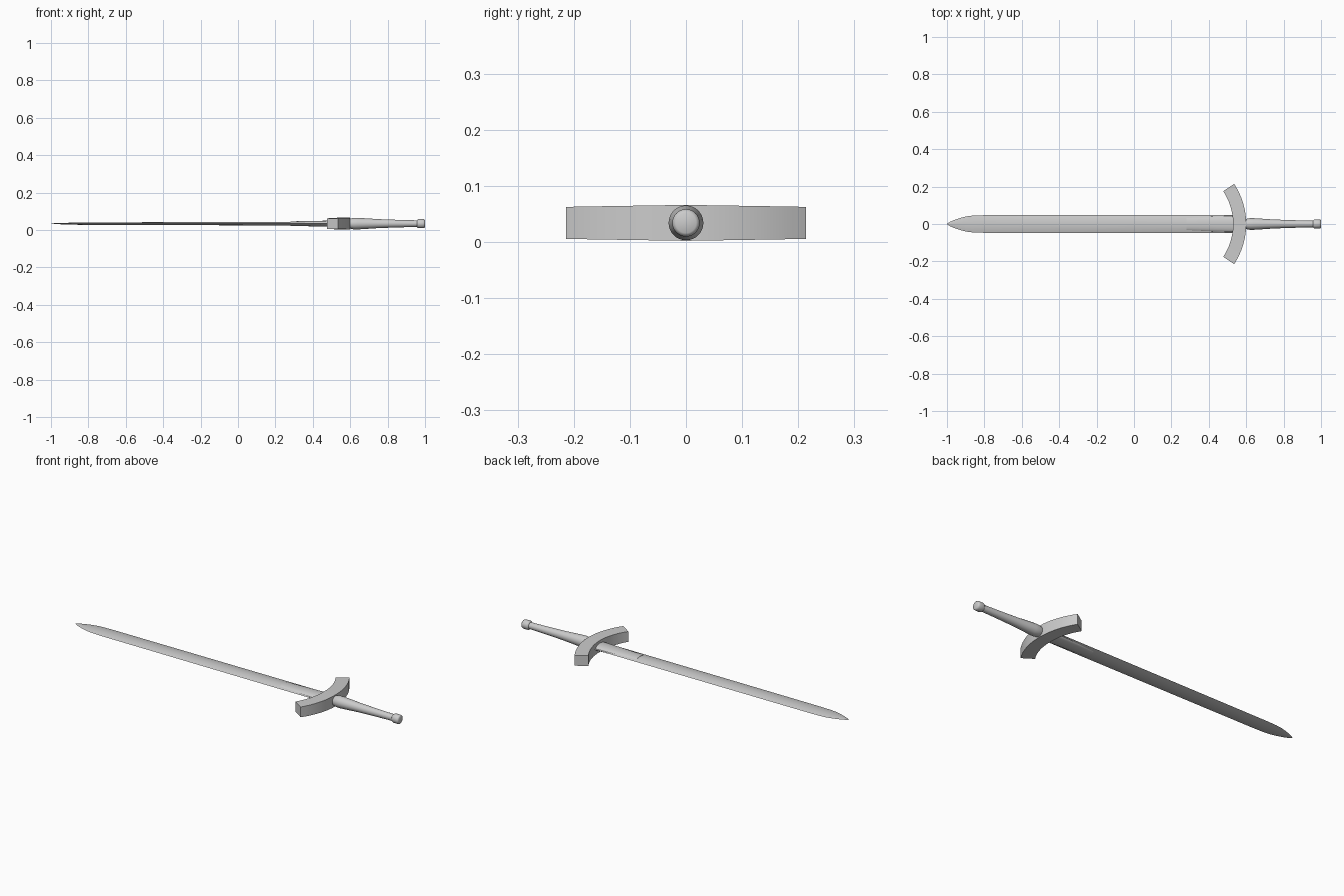
import bpy, bmesh, math

if "Cube" in bpy.data.objects:
    bpy.data.objects.remove(bpy.data.objects["Cube"])

CZ = 0.034  # height of the sword's axis


def make_object(name, bm, angle=35):
    bmesh.ops.recalc_face_normals(bm, faces=bm.faces)
    mesh = bpy.data.meshes.new(name)
    bm.to_mesh(mesh)
    bm.free()
    ob = bpy.data.objects.new(name, mesh)
    bpy.context.collection.objects.link(ob)
    bpy.ops.object.select_all(action='DESELECT')
    ob.select_set(True)
    bpy.context.view_layer.objects.active = ob
    bpy.ops.object.shade_smooth_by_angle(angle=math.radians(angle))
    return ob


def loft(name, rings, angle=35):
    """Skin a list of closed rings and cap both ends."""
    bm = bmesh.new()
    loops = [[bm.verts.new(p) for p in ring] for ring in rings]
    n = len(loops[0])
    for a, b in zip(loops, loops[1:]):
        for i in range(n):
            j = (i + 1) % n
            bm.faces.new((a[i], a[j], b[j], b[i]))
    bm.faces.new(loops[0])
    bm.faces.new(loops[-1])
    return make_object(name, bm, angle)


def ellipse(x, ry, rz, n=32):
    return [(x, ry * math.cos(2 * math.pi * i / n),
             CZ + rz * math.sin(2 * math.pi * i / n)) for i in range(n)]


def lens(x, w, t, n=8):
    """Blade section: two shallow arcs meeting at sharp edges."""
    us = [-1 + 2 * i / n for i in range(n)]
    return ([(x, w * u, CZ + t * (1 - u * u)) for u in us] +
            [(x, -w * u, CZ - t * (1 - u * u)) for u in us])


# blade: (x, half width, half thickness)
blade = [(-1.0, 0.001, 0.0005), (-0.985, 0.011, 0.002), (-0.96, 0.022, 0.003),
         (-0.93, 0.032, 0.004), (-0.895, 0.041, 0.005), (-0.86, 0.045, 0.006),
         (-0.8, 0.047, 0.0065), (-0.3, 0.048, 0.008), (0.28, 0.049, 0.010),
         (0.56, 0.049, 0.011)]
loft("blade", [lens(*s) for s in blade])

# raised sleeve on the blade next to the guard
sleeve = [(0.28, 0.036, 0.012), (0.4, 0.040, 0.0145), (0.55, 0.044, 0.017)]
loft("blade_sleeve", [ellipse(*s) for s in sleeve])

# curved crossguard, sweeping toward the blade
rings = []
for i in range(17):
    a = math.radians(-33.5 + 67 * i / 16)
    h = 0.032 - 0.0035 * abs(i - 8) / 8
    rings.append([(0.212 + r * math.cos(a), r * math.sin(a), CZ + z)
                  for r, z in ((0.318, -h), (0.388, -h), (0.388, h), (0.318, h))])
loft("crossguard", rings)

# turned grip
grip = [(0.585, 0.024), (0.605, 0.028), (0.62, 0.031), (0.64, 0.031), (0.68, 0.0285),
        (0.75, 0.024), (0.83, 0.021), (0.9, 0.019), (0.965, 0.0175)]
loft("grip", [ellipse(x, r, r) for x, r in grip])

# pommel knob
pommel = [(0.956, 0.017), (0.960, 0.022), (0.966, 0.0245), (0.99, 0.0245),
          (0.997, 0.0225), (1.0, 0.018)]
loft("pommel", [ellipse(x, r, r) for x, r in pommel], 50)
